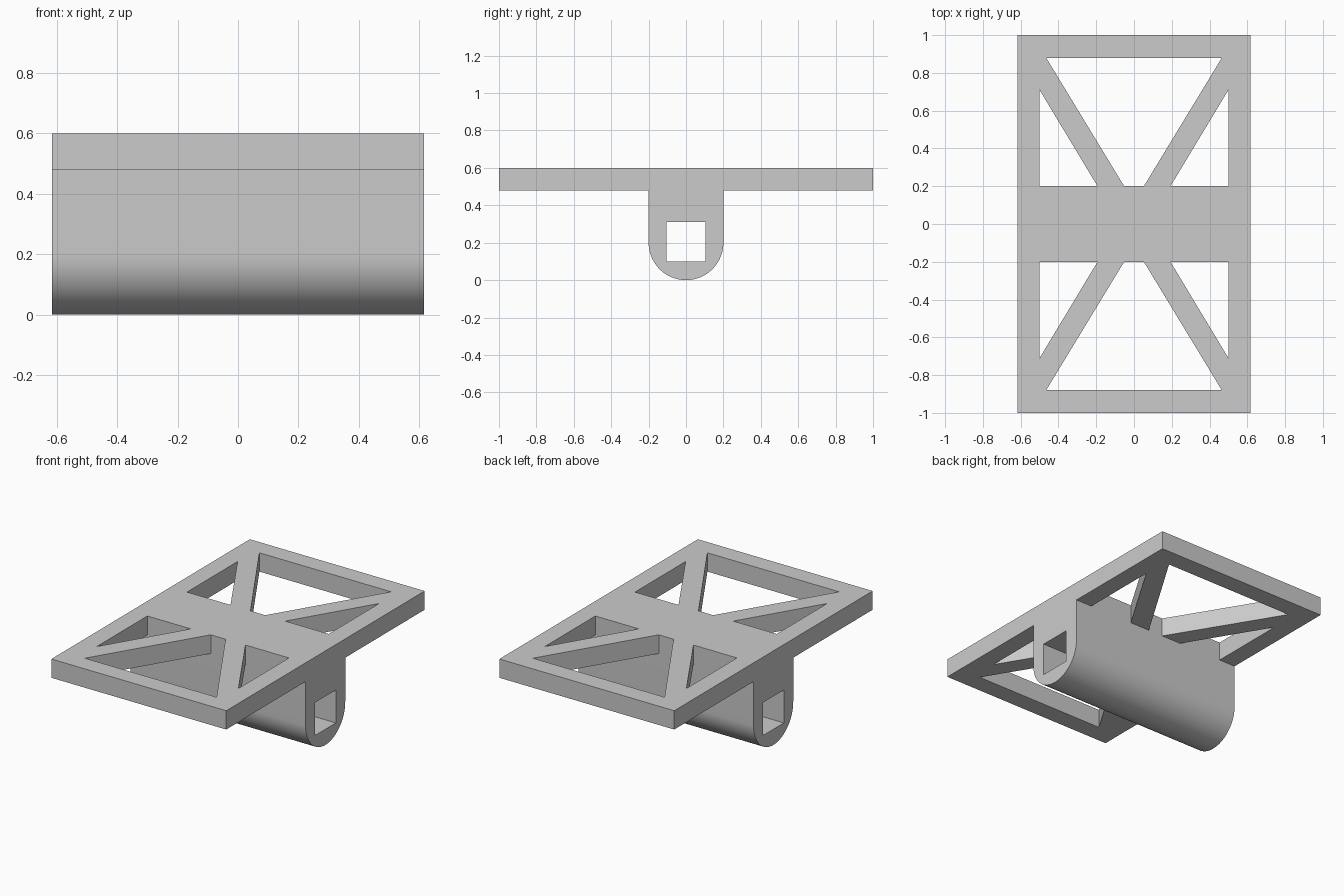
import bpy, bmesh, math
from mathutils import Vector

cube = bpy.data.objects.get("Cube")
if cube:
    bpy.data.objects.remove(cube, do_unlink=True)

HALF_W, HALF_L = 0.617, 1.0
TOP, UNDERSIDE, RADIUS = 0.6, 0.48, 0.2

grey = bpy.data.materials.new("plain grey")
grey.use_nodes = True
grey.diffuse_color = (0.6, 0.6, 0.6, 1)
grey.node_tree.nodes["Principled BSDF"].inputs["Base Color"].default_value = (0.6, 0.6, 0.6, 1)


def prism(name, points, depth):
    """Extrude a closed outline of 3D points along the depth vector."""
    bm = bmesh.new()
    face = bm.faces.new([bm.verts.new(p) for p in points])
    side = bmesh.ops.extrude_face_region(bm, geom=[face])["geom"]
    bmesh.ops.translate(bm, vec=Vector(depth),
                        verts=[v for v in side if isinstance(v, bmesh.types.BMVert)])
    bmesh.ops.recalc_face_normals(bm, faces=bm.faces)
    mesh = bpy.data.meshes.new(name)
    bm.to_mesh(mesh)
    bm.free()
    mesh.materials.append(grey)
    obj = bpy.data.objects.new(name, mesh)
    bpy.context.collection.objects.link(obj)
    return obj


def combine(target, tool, operation):
    """Apply an exact boolean and discard the tool object."""
    mod = target.modifiers.new(operation, 'BOOLEAN')
    mod.operation, mod.solver, mod.object = operation, 'EXACT', tool
    bpy.context.view_layer.objects.active = target
    bpy.ops.object.modifier_apply(modifier=mod.name)
    bpy.data.objects.remove(tool, do_unlink=True)


# Flat top plate
plate = prism("braced_plate_with_sleeve",
              [(x * HALF_W, y * HALF_L, UNDERSIDE) for x, y in ((-1, -1), (1, -1), (1, 1), (-1, 1))],
              (0, 0, TOP - UNDERSIDE))

# Openings that leave the diagonal braces
wide = [(-0.465, 0.88), (0.465, 0.88), (0.052, RADIUS), (-0.052, RADIUS)]
corner = [(0.5, RADIUS), (0.5, 0.71), (0.193, RADIUS)]
for sy in (-1, 1):
    for outline, sx in ((wide, 1), (corner, 1), (corner, -1)):
        cutter = prism("opening_cutter", [(sx * x, sy * y, 0.4) for x, y in outline], (0, 0, 0.4))
        combine(plate, cutter, 'DIFFERENCE')

# Round-bottomed sleeve under the plate
arc = [math.pi + math.pi * i / 48 for i in range(49)]
profile = [(RADIUS * math.cos(a), RADIUS + RADIUS * math.sin(a)) for a in arc]
profile += [(RADIUS, UNDERSIDE), (-RADIUS, UNDERSIDE)]
sleeve = prism("sleeve", [(-HALF_W, y, z) for y, z in profile], (2 * HALF_W, 0, 0))

# Square bore through the sleeve
bore = prism("bore_cutter", [(-1, y, z) for y, z in
                             ((-0.105, 0.1), (0.105, 0.1), (0.105, 0.31), (-0.105, 0.31))], (2, 0, 0))
combine(sleeve, bore, 'DIFFERENCE')
combine(plate, sleeve, 'UNION')

# Smooth curve, crisp edges
bpy.ops.object.select_all(action='DESELECT')
plate.select_set(True)
bpy.context.view_layer.objects.active = plate
bpy.ops.object.shade_smooth_by_angle(angle=math.radians(30))
